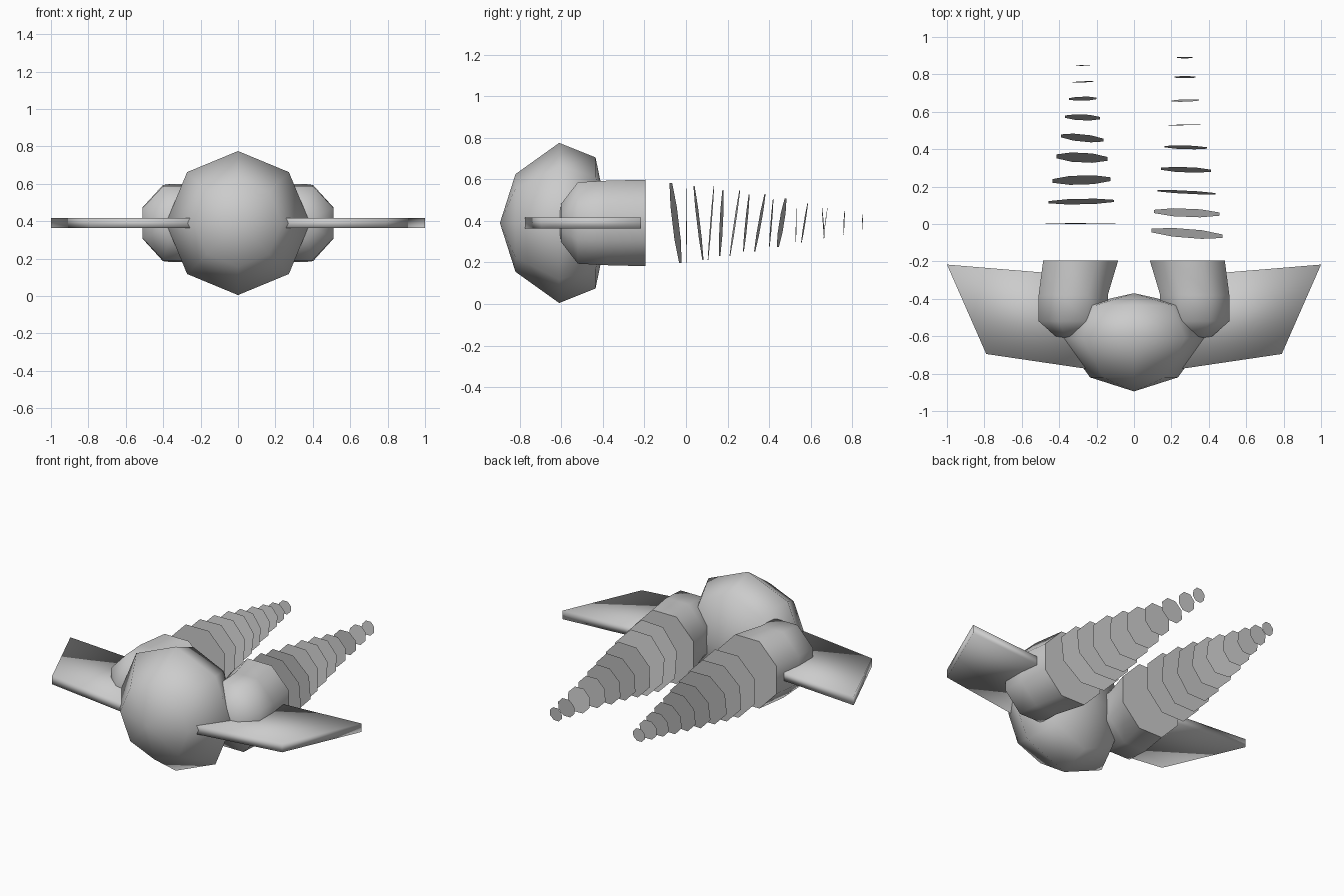
import bpy, bmesh, math

if "Cube" in bpy.data.objects:
    bpy.data.objects.remove(bpy.data.objects["Cube"])

ZC = 0.39  # shared height of the centre line


def make_object(name, bm, smooth):
    bmesh.ops.recalc_face_normals(bm, faces=bm.faces)
    for f in bm.faces:
        f.smooth = smooth
    mesh = bpy.data.meshes.new(name)
    bm.to_mesh(mesh)
    bm.free()
    obj = bpy.data.objects.new(name, mesh)
    bpy.context.collection.objects.link(obj)
    return obj


def loft(name, rings, front, back, turn):
    """Eight-sided shell along y; ring = (y, centre x, radius x, radius z)."""
    bm = bmesh.new()
    loops = []
    for y, cx, rx, rz in rings:
        angles = [turn + i * math.tau / 8 for i in range(8)]
        loops.append([bm.verts.new((cx + rx * math.cos(a), y, ZC + rz * math.sin(a)))
                      for a in angles])
    for a, b in zip(loops, loops[1:]):
        for i in range(8):
            j = (i + 1) % 8
            bm.faces.new((a[i], a[j], b[j], b[i]))
    for loop, tip in ((loops[0], front), (loops[-1], back)):
        if tip is None:  # flat end with its own vertices for a crisp rim
            bm.faces.new([bm.verts.new(v.co) for v in loop])
        else:
            p = bm.verts.new((tip[0], tip[1], ZC))
            for i in range(8):
                bm.faces.new((loop[i], loop[(i + 1) % 8], p))
    return make_object(name, bm, True)


# Faceted round body
loft("body",
     [(-0.82, 0, 0.235, 0.235), (-0.61, 0, 0.385, 0.385), (-0.435, 0, 0.29, 0.315)],
     (0, -0.895), (0, -0.37), 0)

# Stacked tail plates: (y, radius, sideways slope, vertical slope)
plates = {
    1: [(-0.05, 0.195, -0.08, -0.12), (0.06, 0.18, -0.04, -0.12), (0.17, 0.16, -0.05, 0.05),
        (0.29, 0.138, -0.04, 0.10), (0.41, 0.117, -0.03, 0.08), (0.53, 0.093, 0.02, 0.02),
        (0.66, 0.075, 0.03, -0.08), (0.785, 0.057, 0.0, 0.10), (0.89, 0.042, 0.0, 0.10)],
    -1: [(0.003, 0.195, 0.01, 0.01), (0.12, 0.18, 0.02, 0.08), (0.235, 0.16, 0.03, 0.15),
         (0.355, 0.14, -0.05, 0.18), (0.46, 0.118, -0.10, 0.16), (0.57, 0.096, -0.04, 0.16),
         (0.67, 0.075, 0.02, 0.14), (0.76, 0.058, 0.04, 0.05), (0.848, 0.04, 0.05, 0.05)],
}

# Wing outline seen from above (right side)
outline = [(0.18, -0.785), (0.79, -0.695), (1.0, -0.217), (0.18, -0.285)]

for side, label in ((1, "right"), (-1, "left")):
    # Rounded pods behind the body
    loft(label + "_pod",
         [(-0.60, side * 0.335, 0.09, 0.10), (-0.52, side * 0.325, 0.20, 0.212),
          (-0.38, side * 0.325, 0.20, 0.22), (-0.195, side * 0.285, 0.217, 0.225)],
         (side * 0.335, -0.615), None, math.pi / 8)

    # Flat swept wings
    bm = bmesh.new()
    base = bm.faces.new([bm.verts.new((side * x, y, 0.363)) for x, y in outline])
    top = bmesh.ops.extrude_face_region(bm, geom=[base])["geom"]
    bmesh.ops.translate(bm, vec=(0, 0, 0.053),
                        verts=[g for g in top if isinstance(g, bmesh.types.BMVert)])
    make_object(label + "_wing", bm, True)

    # Tapering row of loose plates
    for n, (y, r, sx, sz) in enumerate(plates[side]):
        bm = bmesh.new()
        cx = side * (0.283 - 0.012 * n / 8)
        ring = []
        for i in range(8):
            a = math.pi / 8 + i * math.tau / 8
            dx, dz = r * 1.05 * math.cos(a), r * 1.07 * math.sin(a)
            ring.append(bm.verts.new((cx + dx, y + sx * dx + sz * dz, ZC + dz)))
        bm.faces.new(ring)
        make_object(f"{label}_tail_plate_{n + 1}", bm, False)
